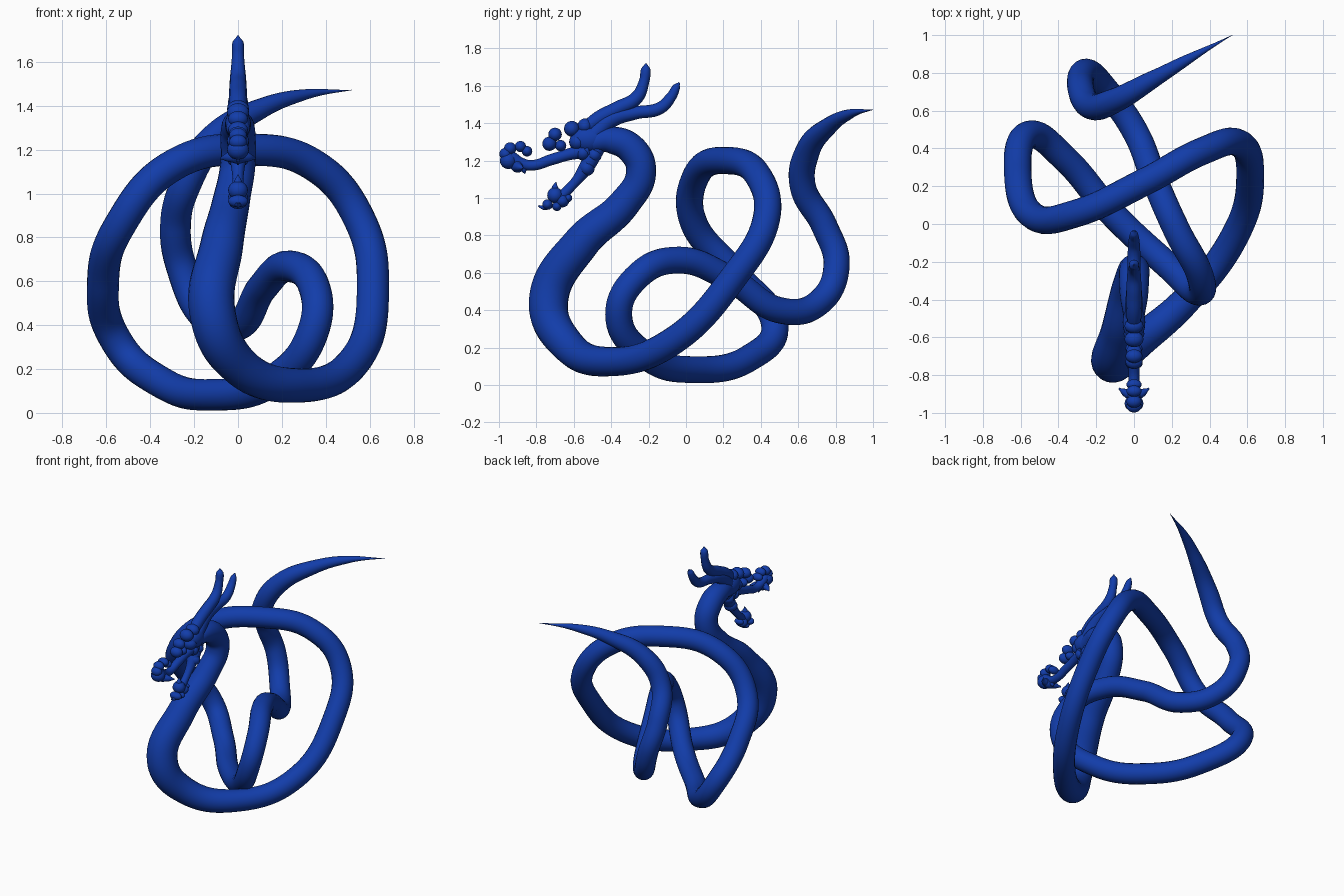
import bpy, math
from mathutils import Vector

blue = bpy.data.materials.new("deep blue")
blue.diffuse_color = (0.006, 0.046, 0.40, 1)


def tube(name, pts, sides=6, res=10):
    """Smooth round tube through (x, y, z, radius) points."""
    cu = bpy.data.curves.new(name, 'CURVE')
    cu.dimensions = '3D'
    cu.bevel_depth = 1.0
    cu.bevel_resolution = sides
    cu.use_fill_caps = True
    cu.resolution_u = res
    sp = cu.splines.new('BEZIER')
    sp.bezier_points.add(len(pts) - 1)
    sp.radius_interpolation = 'CARDINAL'
    for bp, (x, y, z, r) in zip(sp.bezier_points, pts):
        bp.co = (x, y, z)
        bp.radius = r
        bp.handle_left_type = bp.handle_right_type = 'AUTO'
    ob = bpy.data.objects.new(name, cu)
    bpy.context.collection.objects.link(ob)
    bpy.ops.object.select_all(action='DESELECT')
    ob.select_set(True)
    bpy.context.view_layer.objects.active = ob
    bpy.ops.object.convert(target='MESH')
    ob = bpy.context.object
    ob.data.materials.clear()
    ob.data.materials.append(blue)
    bpy.ops.object.shade_smooth_by_angle(angle=math.radians(50))
    return ob


def flat_tube(name, pts):
    """Tube in the x = 0 plane from (y, z, radius) points."""
    return tube(name, [(0, y, z, r) for y, z, r in pts], 4, 8)


def blob(name, x, y, z, sx, sy, sz):
    bpy.ops.mesh.primitive_uv_sphere_add(segments=20, ring_count=12, radius=1, location=(x, y, z))
    ob = bpy.context.object
    ob.name = name
    ob.scale = (sx, sy, sz)
    ob.data.materials.append(blue)
    bpy.ops.object.shade_smooth()
    return ob


# Coiled body, neck to tail tip
body = [
    (0, -0.50, 1.30, .055), (0, -0.40, 1.31, .072), (0, -0.29, 1.26, .08),
    (0, -0.24, 1.14, .08), (-.03, -0.33, 0.97, .085), (-.075, -0.56, 0.76, .098),
    (-.115, -0.735, 0.45, .105), (0, -0.64, 0.22, .092), (.27, -0.41, 0.125, .078),
    (.53, -0.07, 0.235, .075), (.615, 0.25, 0.57, .074), (.55, 0.43, 0.89, .073),
    (.36, 0.385, 1.12, .073), (.06, 0.225, 1.20, .073), (-.31, 0.055, 1.12, .073),
    (-.53, 0.04, 0.87, .073), (-.615, 0.26, 0.60, .073), (-.55, 0.475, 0.32, .073),
    (-.36, 0.34, 0.145, .072), (-.12, 0.06, 0.082, .072), (.18, -0.22, 0.16, .072),
    (.345, -0.36, 0.38, .072), (.345, -0.26, 0.58, .072), (.23, -0.04, 0.668, .072),
    (.11, 0.23, 0.57, .07), (0, 0.50, 0.40, .07), (-.15, 0.71, 0.44, .07),
    (-.25, 0.805, 0.64, .07), (-.285, 0.74, 0.85, .07), (-.23, 0.625, 1.06, .07),
    (-.11, 0.65, 1.25, .066), (.10, 0.765, 1.385, .047), (.30, 0.88, 1.45, .025),
    (.52, 1.0, 1.472, .001)]
tube("body", body, 8, 12)

# Two swept horns, one behind the other on the centre line
flat_tube("front_horn", [(-.58, 1.33, .03), (-.48, 1.415, .04), (-.37, 1.475, .04),
                         (-.265, 1.535, .036), (-.225, 1.62, .028), (-.215, 1.69, .025), (-.215, 1.72, .004)])
flat_tube("rear_horn", [(-.50, 1.33, .05), (-.40, 1.42, .045), (-.27, 1.455, .035),
                        (-.14, 1.48, .033), (-.08, 1.54, .028), (-.05, 1.595, .02), (-.035, 1.617, .004)])

# Skull, jaws
blob("skull", 0, -.52, 1.315, .06, .10, .07)
flat_tube("upper_jaw", [(-.52, 1.26, .045), (-.62, 1.235, .032), (-.72, 1.205, .03),
                        (-.82, 1.175, .028), (-.88, 1.185, .03), (-.94, 1.22, .035)])
flat_tube("lower_jaw", [(-.47, 1.27, .04), (-.53, 1.17, .04), (-.58, 1.10, .028),
                        (-.63, 1.045, .026), (-.69, 0.99, .03)])

# Lumps of brow, cheek, nose and chin: y, z, half width, radius
lumps = {
    "brow": [(-.61, 1.37, .05, .042), (-.70, 1.34, .045, .036), (-.73, 1.29, .045, .038),
             (-.67, 1.28, .04, .03), (-.58, 1.30, .055, .045), (-.54, 1.385, .05, .04)],
    "cheek": [(-.55, 1.24, .05, .04), (-.49, 1.23, .05, .04), (-.53, 1.16, .05, .042)],
    "nose": [(-.95, 1.20, .05, .045), (-.94, 1.265, .04, .033), (-.885, 1.275, .04, .03),
             (-.85, 1.25, .04, .028), (-.90, 1.17, .045, .035), (-.965, 1.235, .04, .033)],
    "chin": [(-.70, 1.015, .045, .042), (-.74, 0.965, .045, .028), (-.66, 0.985, .045, .035),
             (-.69, 0.955, .04, .025), (-.63, 1.0, .035, .022)],
}
for part, items in lumps.items():
    for i, (y, z, w, r) in enumerate(items):
        blob(f"{part}_lump_{i}", 0, y, z, w, r, r)

# Fangs and small side flares
flat_tube("upper_fang", [(-.86, 1.18, .022), (-.865, 1.145, .014), (-.86, 1.13, .003)])
flat_tube("lower_fang", [(-.70, 1.03, .024), (-.70, 1.06, .016), (-.695, 1.085, .003)])
flat_tube("chin_tuft", [(-.72, 0.97, .022), (-.76, 0.95, .014), (-.79, 0.958, .004)])
for side in (-1, 1):
    tube(f"nose_flare_{side}", [(0, -.91, 1.17, .03), (side * .05, -.89, 1.165, .02),
                                (side * .08, -.87, 1.16, .004)], 4, 6)
